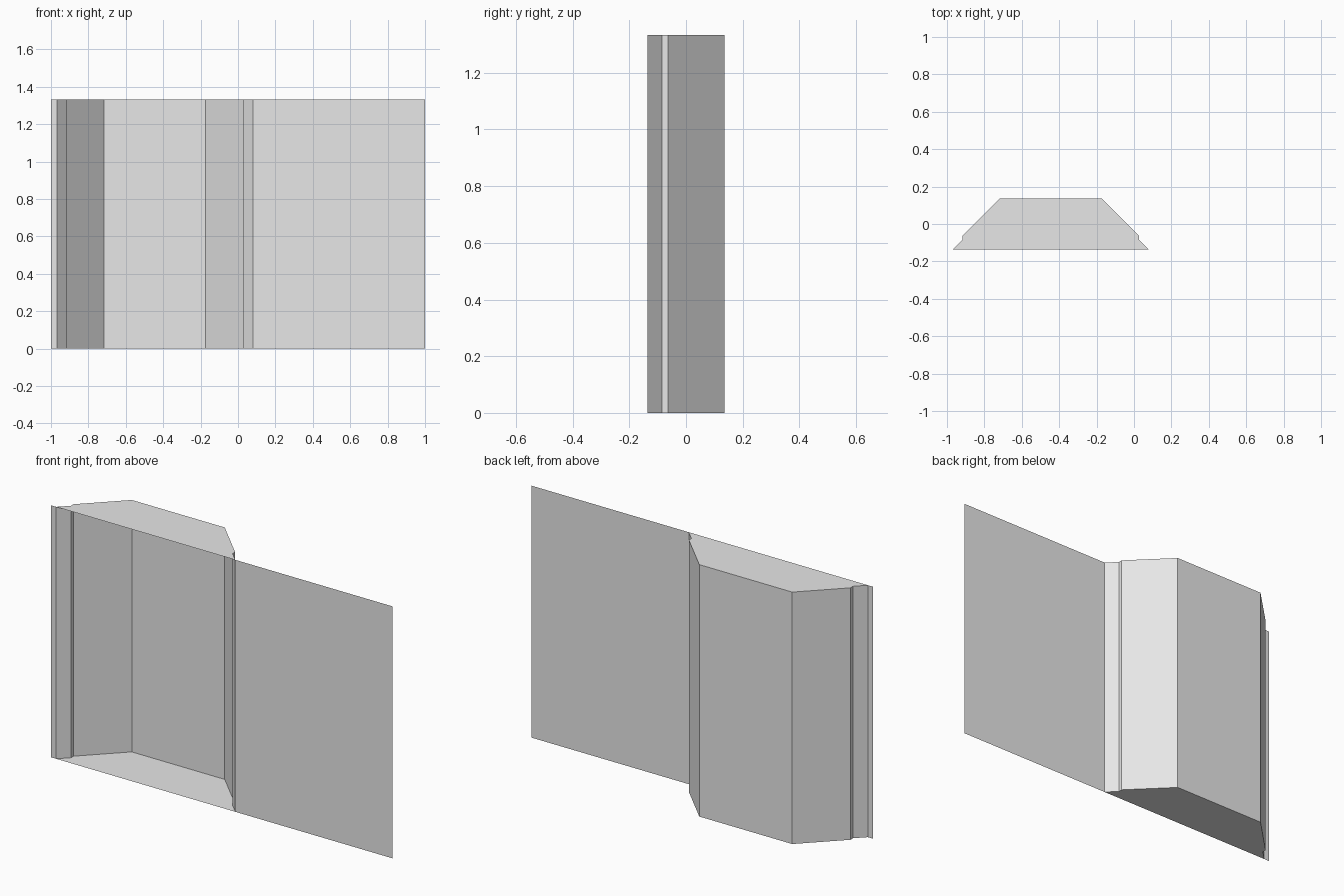
import bpy
import bmesh

cube = bpy.data.objects.get("Cube")
if cube:
    bpy.data.objects.remove(cube, do_unlink=True)

HEIGHT = 1.333
FRONT = -0.136
CENTRE = -0.445

# One grey for everything
grey = bpy.data.materials.new("light grey")
grey.use_nodes = True
colour = (0.8, 0.8, 0.8, 1)
grey.diffuse_color = colour
grey.node_tree.nodes["Principled BSDF"].inputs["Base Color"].default_value = colour


def finish(name, bm):
    mesh = bpy.data.meshes.new(name)
    bm.to_mesh(mesh)
    bm.free()
    mesh.materials.append(grey)
    obj = bpy.data.objects.new(name, mesh)
    bpy.context.collection.objects.link(obj)
    return obj


def sheet(name, path):
    """Raise an open floor-plan path into a thin wall, facing the front."""
    bm = bmesh.new()
    low = [bm.verts.new((x, y, 0)) for x, y in path]
    high = [bm.verts.new((x, y, HEIGHT)) for x, y in path]
    for i in range(len(path) - 1):
        bm.faces.new((low[i], low[i + 1], high[i + 1], high[i]))
    return finish(name, bm)


def cap(name, path, z):
    bm = bmesh.new()
    face = bm.faces.new([bm.verts.new((x, y, z)) for x, y in path])
    face.normal_update()
    if (face.normal.z > 0) != (z > 0):
        face.normal_flip()
    return finish(name, bm)


# Alcove plan: stepped, splayed jamb mirrored about the alcove centre
jamb = [(0.524, FRONT), (0.473, -0.085), (0.473, -0.064), (0.272, 0.136)]
left_side = [(CENTRE - x, y) for x, y in jamb]
right_side = [(CENTRE + x, y) for x, y in reversed(jamb)]
alcove = left_side + right_side

# Flat front wall either side of the alcove
sheet("right_wall", [(-1, FRONT), alcove[0]])
sheet("left_wall", [alcove[-1], (1, FRONT)])

# Alcove jambs and back wall, closed above and below
sheet("right_jamb", left_side)
sheet("back_wall", [left_side[-1], right_side[0]])
sheet("left_jamb", right_side)
cap("alcove_floor", alcove, 0)
cap("alcove_ceiling", alcove, HEIGHT)
